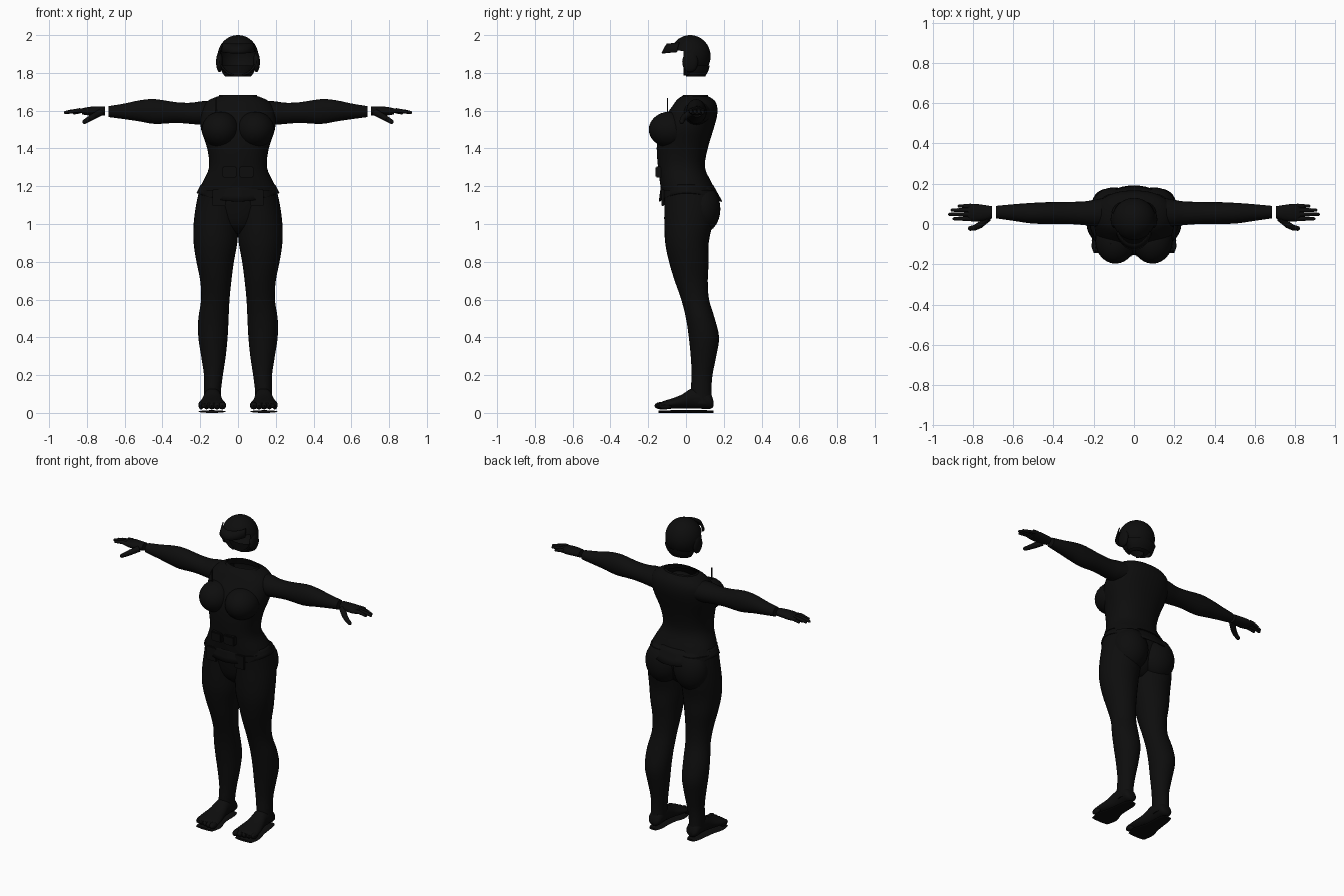
import bpy, bmesh, math
from mathutils import Vector, Matrix

if "Cube" in bpy.data.objects:
    bpy.data.objects.remove(bpy.data.objects["Cube"])

black = bpy.data.materials.new("near_black")
black.diffuse_color = (0.004, 0.004, 0.004, 1)
black.use_nodes = True
black.node_tree.nodes["Principled BSDF"].inputs["Base Color"].default_value = black.diffuse_color
AXES = {"x": (1, 2, 0), "y": (0, 2, 1), "z": (0, 1, 2)}


def finish(bm, name, mirror=False, angle=40):
    bmesh.ops.recalc_face_normals(bm, faces=bm.faces)
    me = bpy.data.meshes.new(name)
    bm.to_mesh(me)
    bm.free()
    me.materials.append(black)
    ob = bpy.data.objects.new(name, me)
    bpy.context.collection.objects.link(ob)
    if mirror:
        ob.modifiers.new("mirror", "MIRROR").use_mirror_merge = False
    bpy.ops.object.select_all(action="DESELECT")
    ob.select_set(True)
    bpy.context.view_layer.objects.active = ob
    bpy.ops.object.shade_smooth_by_angle(angle=math.radians(angle))
    return ob


def spline(rows, steps):
    """Smooth interpolation between section rows."""
    out = []
    for i in range(len(rows) - 1):
        p0, p1, p2 = rows[max(i - 1, 0)], rows[i], rows[i + 1]
        p3 = rows[min(i + 2, len(rows) - 1)]
        for s in range(steps):
            t = s / steps
            out.append([0.5 * (2 * b + (c - a) * t + (2 * a - 5 * b + 4 * c - d) * t * t
                               + (3 * b - a - 3 * c + d) * t ** 3)
                        for a, b, c, d in zip(p0, p1, p2, p3)])
    return out + [list(rows[-1])]


def loft(name, axis, rows, n=28, power=1.0, steps=3, caps=(True, True), mirror=False):
    """Rows: position along axis, then min and max on the two other axes."""
    bm = bmesh.new()
    ia, ib, it = AXES[axis]
    rings = []
    for t, a0, a1, b0, b1 in spline(rows, steps):
        ring = []
        for k in range(n):
            w = 2 * math.pi * k / n
            c, s = math.cos(w), math.sin(w)
            co = [0, 0, 0]
            co[ia] = (a0 + a1) / 2 + (a1 - a0) / 2 * math.copysign(abs(c) ** power, c)
            co[ib] = (b0 + b1) / 2 + (b1 - b0) / 2 * math.copysign(abs(s) ** power, s)
            co[it] = t
            ring.append(bm.verts.new(co))
        rings.append(ring)
    for r, q in zip(rings, rings[1:]):
        for k in range(n):
            bm.faces.new((r[k], r[(k + 1) % n], q[(k + 1) % n], q[k]))
    for cap, ring in zip(caps, (rings[0], rings[-1])):
        if cap:
            bm.faces.new(ring)
    return finish(bm, name, mirror)


def ball(name, centre, radii, mirror=False, seg=28):
    bm = bmesh.new()
    bmesh.ops.create_uvsphere(bm, u_segments=seg, v_segments=seg // 2, radius=1,
                              matrix=Matrix.Translation(centre) @ Matrix.Diagonal((*radii, 1)))
    return finish(bm, name, mirror)


def digit(name, points, r):
    """Tapered finger along a short path, on both sides."""
    bm = bmesh.new()
    for i, (p, q) in enumerate(zip(points, points[1:])):
        p, q = Vector(p), Vector(q)
        d = q - p
        m = Matrix.Translation((p + q) / 2) @ d.to_track_quat("Z", "Y").to_matrix().to_4x4()
        bmesh.ops.create_cone(bm, cap_ends=True, segments=10, radius1=r * (1 - .12 * i),
                              radius2=r * (.88 - .12 * i), depth=d.length, matrix=m)
        bmesh.ops.create_uvsphere(bm, u_segments=10, v_segments=6, radius=r * (.88 - .12 * i),
                                  matrix=Matrix.Translation(q))
    return finish(bm, name, True)


def box(name, centre, size, bevel=0.006, mirror=False):
    bm = bmesh.new()
    bmesh.ops.create_cube(bm, size=1, matrix=Matrix.Translation(centre) @ Matrix.Diagonal((*size, 1)))
    bmesh.ops.bevel(bm, geom=bm.edges[:], offset=bevel, segments=2, affect="EDGES")
    return finish(bm, name, mirror)


# Legs, from ankle to hip
loft("leg", "z", [
    (0.05, .09, .18, .03, .14), (0.12, .09, .18, .025, .135), (0.2, .08, .18, .03, .14),
    (0.3, .065, .195, .025, .16), (0.4, .055, .21, .015, .175), (0.5, .05, .21, 0, .152),
    (0.6, .045, .195, -.025, .122), (0.7, .035, .20, -.06, .115), (0.8, .022, .22, -.09, .12),
    (0.9, .004, .235, -.11, .12), (1.0, -.002, .235, -.115, .14), (1.1, -.005, .222, -.115, .155),
    (1.18, 0, .205, -.12, .15)], mirror=True)
ball("buttock", (.1, .085, 1.08), (.112, .097, .13), True)
loft("pelvis", "z", [(.95, -.05, .05, -.04, .06), (1.0, -.13, .13, -.09, .11),
                     (1.1, -.2, .2, -.115, .14), (1.2, -.2, .2, -.125, .14)])

# Feet with toes and thin soles
loft("foot", "y", [
    (.146, .115, .155, .035, .06), (.13, .095, .175, .022, .1), (.08, .09, .18, .022, .13),
    (.03, .088, .183, .022, .13), (-.02, .08, .195, .022, .098), (-.07, .068, .207, .022, .078),
    (-.115, .063, .21, .022, .064), (-.14, .075, .2, .026, .052)], mirror=True)
loft("sole", "y", [(.145, .11, .16, 0, .012), (.11, .095, .175, 0, .014), (0, .09, .19, 0, .014),
                   (-.08, .065, .21, 0, .014), (-.145, .08, .2, 0, .012)], mirror=True)
for i in range(5):
    ball("toe", (.083 + .028 * i, -.132 + .006 * i, .038), (.02 - .0015 * i, .035, .02), True, 12)

# Torso with open neck
loft("torso", "z", [
    (1.17, -.208, .208, -.13, .155), (1.22, -.188, .188, -.138, .135), (1.3, -.153, .153, -.148, .1),
    (1.4, -.163, .163, -.155, .115), (1.5, -.195, .195, -.145, .145), (1.57, -.2, .2, -.11, .164),
    (1.62, -.19, .19, -.075, .165), (1.655, -.155, .155, -.05, .15), (1.675, -.11, .11, -.025, .12)],
    n=40, power=.88, caps=(True, False))
loft("collar", "z", [(1.635, -.125, .125, -.06, .135), (1.66, -.112, .112, -.04, .125),
                     (1.682, -.1, .1, -.015, .115)], caps=(False, False))
ball("bust", (.092, -.085, 1.5), (.1, .112, .095), True)

# Flared jacket hem, lower at front and back
hem = bmesh.new()
rings = []
for j in range(4):
    ring = []
    for k in range(48):
        w = 2 * math.pi * k / 48
        s, t = math.sin(w), j / 3
        front, back = -.132 - .012 * t, .142 + .05 * t
        y = back * s if s > 0 else -front * s
        ring.append(hem.verts.new(((.196 + .024 * t) * math.cos(w), y,
                                   1.21 - t * (.045 + .045 * s * s))))
    rings.append(ring)
for r, q in zip(rings, rings[1:]):
    for k in range(48):
        hem.faces.new((r[k], r[(k + 1) % 48], q[(k + 1) % 48], q[k]))
finish(hem, "jacket_hem").modifiers.new("thick", "SOLIDIFY").thickness = .006

# Belly pouches, side tassel plates and shoulder antenna
box("belly_pouch", (.045, -.145, 1.275), (.075, .035, .06), mirror=True)
box("front_flap", (.1, -.123, 1.14), (.07, .014, .09), .004, True)
box("antenna", (-.115, -.098, 1.625), (.006, .006, .085), .001)

# Arms
loft("arm", "x", [
    (.12, -.01, .135, 1.53, 1.65), (.19, -.012, .122, 1.525, 1.65), (.25, -.005, .112, 1.53, 1.642),
    (.33, 0, .11, 1.535, 1.645), (.44, 0, .108, 1.53, 1.661), (.52, .004, .104, 1.543, 1.655),
    (.6, .016, .098, 1.555, 1.638), (.685, .028, .09, 1.566, 1.624)], n=24, mirror=True)

# Hands with a small gap at the wrist
loft("hand", "x", [
    (.705, .028, .088, 1.575, 1.622), (.74, .018, .094, 1.575, 1.622), (.79, .012, .1, 1.575, 1.62),
    (.825, .016, .098, 1.58, 1.612)], n=20, mirror=True)
for y, tip, drop in ((.026, .9, .0), (.048, .922, .002), (.069, .91, .002), (.089, .875, .004)):
    digit("finger", [(.81, y, 1.598), (.84, y, 1.602 - drop), (tip - .035, y, 1.598 - drop),
                     (tip - .007, y, 1.592 - drop)], .0125)
digit("thumb", [(.725, .03, 1.592), (.765, -.005, 1.57), (.79, -.018, 1.555), (.813, -.022, 1.541)], .019)

# Helmet shell, open at the face and neck
bm = bmesh.new()
bmesh.ops.create_uvsphere(bm, u_segments=48, v_segments=32, radius=1)
for v in bm.verts:
    v.co = Vector((v.co.x * .108, v.co.y * .108 + .022, v.co.z * .112 + 1.888))
for co, no in (((0, 0, 1.785), (0, 0, 1)), ((0, 0, 1.915), (0, .12, 1)), ((0, -.012, 0), (0, 1, 0))):
    bmesh.ops.bisect_plane(bm, geom=bm.verts[:] + bm.edges[:] + bm.faces[:], plane_co=co, plane_no=no)
gone = []
for f in bm.faces:
    c = f.calc_center_median()
    face_gap = c.y < -.012 and c.z < 1.915 - .12 * c.y
    back_slit = abs(c.x) < .003 and c.y > 0 and c.z < 1.9
    if c.z < 1.785 or face_gap or back_slit:
        gone.append(f)
bmesh.ops.delete(bm, geom=gone, context="FACES")
shell = finish(bm, "helmet_shell").modifiers.new("thick", "SOLIDIFY")
shell.thickness = .008

# Brow visor, ear guards and nape guard
bm = bmesh.new()
rows = []
for j, (r, z0) in enumerate(((.106, 1.955), (.122, 1.93), (.134, 1.905))):
    rows.append([])
    for k in range(21):
        w = math.radians(-155 + 130 * k / 20)
        rows[-1].append(bm.verts.new((.098 * math.cos(w) * (.93 + .04 * j),
                                      .01 + (r + .006) * math.sin(w), z0 + .01 * (1 + math.sin(w)))))
for r, q in zip(rows, rows[1:]):
    for k in range(20):
        bm.faces.new((r[k], r[k + 1], q[k + 1], q[k]))
finish(bm, "brow_visor").modifiers.new("thick", "SOLIDIFY").thickness = .006
ball("ear_guard", (.098, .022, 1.858), (.018, .042, .055), True, 20)
loft("nape_guard", "z", [(1.782, -.07, .07, .0, .102), (1.81, -.088, .088, -.005, .118),
                         (1.84, -.1, .1, -.01, .126)], caps=(False, False))
